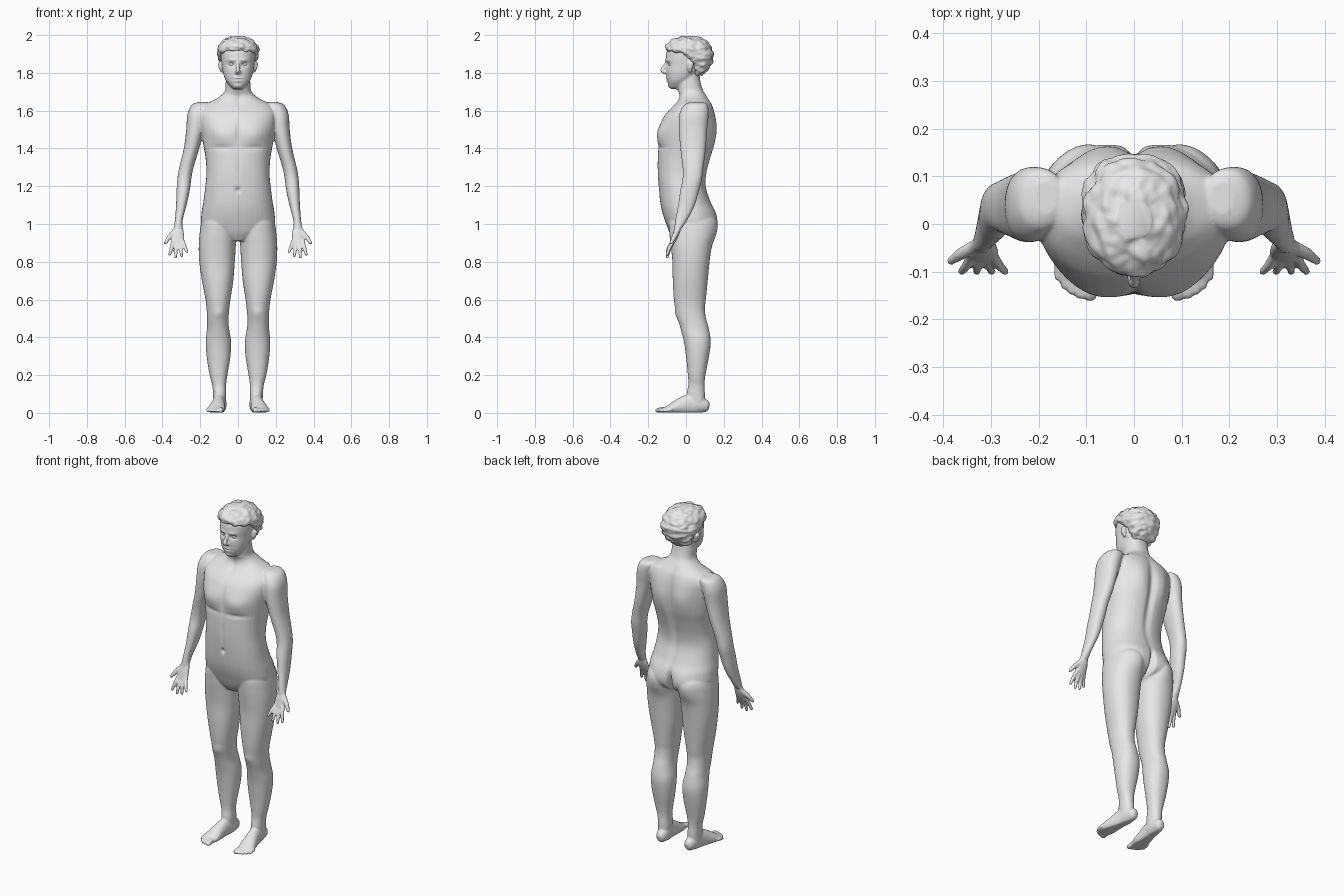
import bpy, bmesh, math
from mathutils import Vector, noise

grey = bpy.data.materials.new("plain grey")
grey.diffuse_color = (0.8, 0.8, 0.8, 1)


def spline(rows, steps):
    """Catmull-Rom interpolation through rows of numbers."""
    out = []
    for i in range(len(rows) - 1):
        a, b, c, d = (rows[max(i - 1, 0)], rows[i], rows[i + 1],
                      rows[min(i + 2, len(rows) - 1)])
        for s in range(steps):
            t = s / steps
            out.append([0.5 * (2 * q + (r - p) * t + (2 * p - 5 * q + 4 * r - w) * t * t
                               + (3 * q - p - 3 * r + w) * t ** 3)
                        for p, q, r, w in zip(a, b, c, d)])
    return out + [list(rows[-1])]


def skin(bm, rings):
    """Closed surface through a stack of rings."""
    vs = [[bm.verts.new(p) for p in r] for r in rings]
    n = len(vs[0])
    faces = [bm.faces.new((a[i], a[(i + 1) % n], b[(i + 1) % n], b[i]))
             for a, b in zip(vs, vs[1:]) for i in range(n)]
    faces += [bm.faces.new(vs[0][::-1]), bm.faces.new(vs[-1])]
    bmesh.ops.recalc_face_normals(bm, faces=faces)


def loft(bm, rows, side=1, n=40, power=2.2, steps=5):
    """Rows of (z, centre x, half width, front y, back y)."""
    rings = []
    for z, cx, rx, yf, yb in spline(rows, steps):
        ring = []
        for k in range(n):
            a = 2 * math.pi * k / n
            c, s = math.cos(a), math.sin(a)
            ex = math.copysign(abs(c) ** (2 / power), c)
            ey = math.copysign(abs(s) ** (2 / power), s)
            ring.append((side * (cx + rx * ex), (yf + yb) / 2 + (yb - yf) / 2 * ey, z))
        rings.append(ring)
    skin(bm, rings)


def tube(bm, rows, side=1, n=16, floor=False):
    """Rows of (x, y, z, sideways radius, upright radius) with rounded ends."""
    pts = spline(rows, 4)
    rings = []
    for i, (x, y, z, ru, rv) in enumerate(pts):
        d = Vector(pts[min(i + 1, len(pts) - 1)][:3]) - Vector(pts[max(i - 1, 0)][:3])
        d.normalize()
        u = Vector((1, 0, 0))
        u = (u - d * u.dot(d)).normalized()
        v = d.cross(u)
        caps = [(0, 1)]
        if i == 0:
            caps = [(-0.85, 0.45), (-0.5, 0.85), (0, 1)]
        elif i == len(pts) - 1:
            caps = [(0, 1), (0.5, 0.85), (0.85, 0.45)]
        for off, sc in caps:
            ring = []
            for k in range(n):
                a = 2 * math.pi * k / n
                p = Vector((x, y, z)) + d * off * min(ru, rv) + sc * (
                    u * ru * math.cos(a) + v * rv * math.sin(a))
                ring.append((side * p.x, p.y, max(p.z, 0.002) if floor else p.z))
            rings.append(ring)
    skin(bm, rings)


def finish(name, bm):
    me = bpy.data.meshes.new(name)
    bm.to_mesh(me)
    bm.free()
    me.materials.append(grey)
    ob = bpy.data.objects.new(name, me)
    bpy.context.collection.objects.link(ob)
    me.shade_smooth()
    return ob


bm = bmesh.new()

# Torso and neck
loft(bm, [(.91, 0, .05, -.06, .05), (.95, 0, .14, -.085, .13), (1, 0, .192, -.105, .155),
          (1.06, 0, .193, -.125, .155), (1.12, 0, .183, -.137, .13), (1.2, 0, .173, -.145, .106),
          (1.27, 0, .167, -.15, .11), (1.35, 0, .172, -.15, .13), (1.42, 0, .184, -.145, .146),
          (1.5, 0, .196, -.142, .152), (1.56, 0, .203, -.122, .15), (1.6, 0, .2, -.092, .145),
          (1.635, 0, .17, -.058, .135), (1.66, 0, .12, -.04, .12), (1.685, 0, .085, -.036, .105),
          (1.71, 0, .068, -.045, .09), (1.75, 0, .065, -.05, .078), (1.8, 0, .06, -.03, .07)],
     power=2.3)

# Head
loft(bm, [(1.714, 0, .02, -.078, -.03), (1.728, 0, .04, -.09, 0), (1.76, 0, .065, -.099, .03),
          (1.8, 0, .079, -.104, .07), (1.84, 0, .085, -.105, .1), (1.88, 0, .09, -.107, .12),
          (1.92, 0, .09, -.1, .125), (1.96, 0, .07, -.07, .1), (1.98, 0, .03, -.03, .05)])

# Nose
tube(bm, [(0, -.1, 1.858, .008, .008), (0, -.115, 1.835, .009, .009),
          (0, -.124, 1.812, .013, .012), (0, -.108, 1.802, .016, .008)])

for side in (1, -1):
    # Leg
    loft(bm, [(.05, .097, .033, .01, .1), (.1, .097, .035, .005, .1), (.15, .1, .037, .012, .098),
              (.2, .103, .047, .01, .103), (.3, .103, .063, 0, .122), (.38, .104, .067, -.012, .131),
              (.45, .106, .058, -.03, .12), (.5, .107, .057, -.045, .106),
              (.55, .106, .06, -.055, .1), (.6, .106, .066, -.064, .105),
              (.7, .108, .083, -.07, .115), (.8, .111, .094, -.072, .125),
              (.88, .11, .098, -.08, .135), (.95, .106, .097, -.088, .148),
              (1.02, .1, .09, -.09, .145), (1.08, .09, .06, -.06, .1)], side)
    # Foot and toes
    tube(bm, [(.092, .098, .038, .03, .036), (.095, .06, .045, .035, .05),
              (.1, .02, .045, .034, .055), (.107, -.03, .034, .039, .044),
              (.114, -.075, .022, .046, .029), (.12, -.105, .015, .044, .019)],
         side, n=24, floor=True)
    for x, y, r in ((.092, -.15, .015), (.113, -.15, .01), (.13, -.142, .01),
                    (.145, -.13, .01), (.158, -.112, .01)):
        tube(bm, [(x + .002, -.08, .018, r, r), (x, y + .02, .016, r, r),
                  (x, y, .012, r, r * .9)], side, floor=True)
    # Arm
    loft(bm, [(1.645, .185, .025, .02, .09), (1.63, .195, .05, -.01, .115),
              (1.58, .213, .055, -.035, .12), (1.5, .226, .048, -.038, .112),
              (1.4, .246, .041, -.03, .105), (1.3, .273, .038, -.018, .092),
              (1.24, .284, .037, -.018, .085), (1.18, .29, .035, -.03, .07),
              (1.1, .3, .028, -.042, .047), (1.03, .312, .021, -.055, .012),
              (.98, .317, .022, -.062, -.02)], side, n=28)
    # Palm
    tube(bm, [(.316, -.038, .99, .021, .016), (.318, -.05, .955, .032, .017),
              (.318, -.063, .92, .034, .014), (.317, -.07, .905, .03, .011)], side, n=20)
    # Thumb and fingers
    tube(bm, [(.33, -.045, .965, .014, .014), (.362, -.062, .932, .013, .013),
              (.385, -.078, .9, .009, .009)], side)
    for x, z, tx, tz in ((.343, .91, .362, .838), (.326, .905, .33, .824),
                         (.309, .905, .298, .83), (.293, .91, .27, .852)):
        tube(bm, [(x, -.068, z, .0105, .0105), ((x + tx) / 2, -.088, (z + tz) / 2, .01, .01),
                  (tx, -.1, tz, .0085, .0085)], side)
    # Ear
    tube(bm, [(.085, .022, 1.808, .009, .009), (.092, .022, 1.83, .011, .016),
              (.096, .028, 1.85, .01, .015)], side)

rough = finish("rough_body", bm)

# Fuse all body parts into one smooth skin
mod = rough.modifiers.new("fuse", "REMESH")
mod.mode, mod.voxel_size = "VOXEL", 0.005
mod = rough.modifiers.new("soften", "SMOOTH")
mod.factor, mod.iterations = 0.5, 6
deps = bpy.context.evaluated_depsgraph_get()
skin_mesh = bpy.data.meshes.new_from_object(rough.evaluated_get(deps))
bpy.data.objects.remove(rough)
body = bpy.data.objects.new("body", skin_mesh)
bpy.context.collection.objects.link(body)
skin_mesh.materials.clear()
skin_mesh.materials.append(grey)

# Soft relief: centre, radii, push along y (mirrored in x)
relief = [
    ((.085, -.13, 1.47), (.075, .06, .055), -.016),   # chest
    ((0, -.15, 1.49), (.012, .06, .07), .007),        # breastbone
    ((.09, -.14, 1.405), (.07, .05, .014), .006),     # under chest
    ((0, -.15, 1.3), (.01, .05, .08), .004),          # belly line
    ((0, -.15, 1.18), (.011, .05, .014), .012),       # navel
    ((0, .14, 1.38), (.022, .07, .22), -.014),        # spine
    ((.075, .15, 1.5), (.06, .06, .1), .016),         # shoulder blade
    ((.085, .14, .985), (.07, .09, .075), .018),      # buttock
    ((0, .14, .97), (.013, .1, .075), -.04),          # cleft
    ((.1, -.05, .53), (.035, .04, .03), -.007),       # kneecap
    ((0, -.05, 1.65), (.016, .05, .03), .008),        # throat notch
    ((.034, -.1, 1.845), (.019, .04, .012), .012),    # eye socket
    ((.032, -.1, 1.868), (.025, .03, .008), -.005),   # brow
    ((0, -.1, 1.773), (.02, .03, .006), -.006),       # upper lip
    ((0, -.1, 1.758), (.017, .03, .006), -.006),      # lower lip
    ((0, -.1, 1.765), (.024, .03, .003), .005),       # mouth
    ((0, -.09, 1.73), (.02, .03, .01), -.004),        # chin
]
for v in skin_mesh.vertices:
    x, y, z = abs(v.co.x), v.co.y, v.co.z
    for (cx, cy, cz), (rx, ry, rz), push in relief:
        dz = (z - cz) / rz
        if abs(dz) < 2.5:
            e = dz * dz + ((x - cx) / rx) ** 2 + ((y - cy) / ry) ** 2
            if e < 6:
                v.co.y += push * math.exp(-e)
skin_mesh.shade_smooth()

# Eyes
bm = bmesh.new()
for side in (1, -1):
    tube(bm, [(.029, -.082, 1.845, .011, .011), (.037, -.081, 1.845, .011, .011)], side)
finish("eyes", bm)

# Short tousled hair
bm = bmesh.new()
loft(bm, [(1.785, 0, .045, .04, .085), (1.81, 0, .075, .03, .112), (1.84, 0, .09, .02, .132),
          (1.87, 0, .102, -.02, .142), (1.895, 0, .109, -.055, .145),
          (1.915, 0, .11, -.1, .144), (1.935, 0, .106, -.108, .138),
          (1.96, 0, .09, -.092, .118), (1.98, 0, .067, -.066, .088),
          (1.993, 0, .035, -.03, .05)], n=72, power=2.1, steps=6)
bm.normal_update()
for v in list(bm.verts):
    p = v.co
    lump = noise.noise(Vector((p.x * 28, p.y * 28, p.z * 45)))
    fine = noise.noise(Vector((p.x * 60, p.y * 60, p.z * 70)))
    v.co = p + v.normal * (.009 * lump + .004 * fine)
    v.co.z = min(v.co.z, 2.0)
finish("hair", bm)
